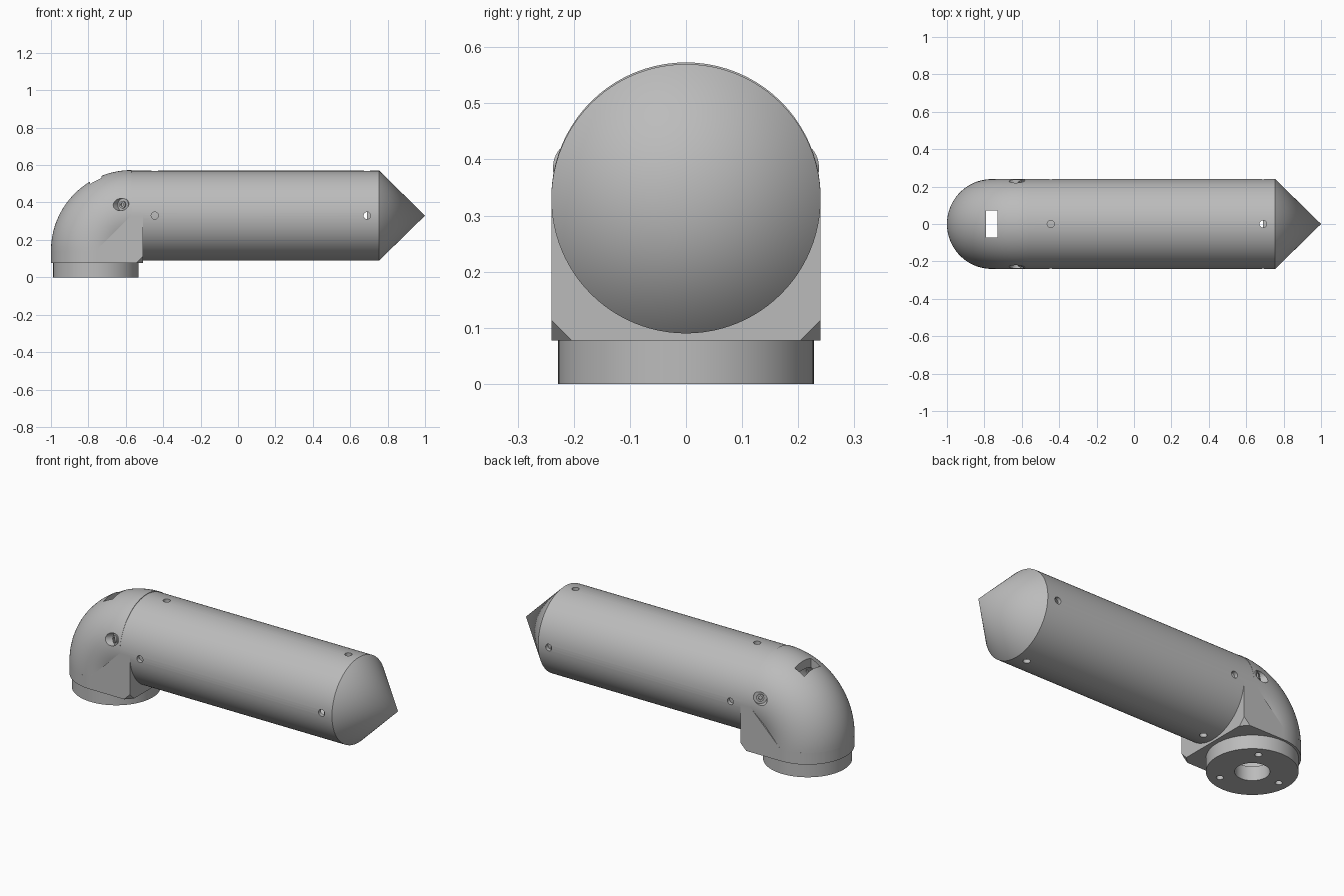
import bpy, bmesh, math
from mathutils import Matrix, Vector

cube = bpy.data.objects.get("Cube")
if cube:
    bpy.data.objects.remove(cube)

grey = bpy.data.materials.new("plain_grey")
grey.use_nodes = True
colour = (0.5, 0.5, 0.5, 1)
grey.diffuse_color = colour
grey.node_tree.nodes["Principled BSDF"].inputs["Base Color"].default_value = colour

R, WALL = 0.24, 0.195            # outer radius, elbow bore radius
AXIS_Z, BASE_X = 0.33, -0.76     # tube height, flange centre
SEAM_X, SEAM_Z = -0.57, 0.143    # ends of the bend
BOTTOM = 0.077
ALONG_X = Matrix.Translation((0, 0, AXIS_Z)) @ Matrix.Rotation(math.pi / 2, 4, 'Y')
ON_BASE = Matrix.Translation((BASE_X, 0, 0))


def finish(bm, name, matrix=Matrix()):
    bmesh.ops.transform(bm, matrix=matrix, verts=bm.verts)
    bmesh.ops.recalc_face_normals(bm, faces=bm.faces)
    mesh = bpy.data.meshes.new(name)
    bm.to_mesh(mesh)
    bm.free()
    mesh.materials.append(grey)
    obj = bpy.data.objects.new(name, mesh)
    bpy.context.collection.objects.link(obj)
    return obj


def revolve(name, profile, matrix=Matrix(), steps=96, angle=2 * math.pi):
    """Turn a closed (radius, height) profile around local z."""
    bm = bmesh.new()
    full = angle > 6
    rings = []
    for i in range(steps if full else steps + 1):
        a = angle * i / steps
        rings.append([bm.verts.new((r * math.cos(a), r * math.sin(a), h)) for r, h in profile])
    n = len(profile)
    for i in range(steps):
        a, b = rings[i], rings[(i + 1) % len(rings)]
        for j in range(n):
            k = (j + 1) % n
            bm.faces.new((a[j], a[k], b[k], b[j]))
    if not full:
        bm.faces.new(rings[0])
        bm.faces.new(rings[-1])
    bmesh.ops.remove_doubles(bm, verts=bm.verts, dist=1e-5)
    loose = [e for e in bm.edges if not e.link_faces]
    bmesh.ops.delete(bm, geom=loose, context='EDGES')
    return finish(bm, name, matrix)


def rod(name, radius, low, high, matrix, steps=32):
    return revolve(name, [(0, low), (radius, low), (radius, high), (0, high)], matrix, steps)


def pipe(name, inner, outer, low, high, matrix, steps=96):
    return revolve(name, [(inner, low), (outer, low), (outer, high), (inner, high)], matrix, steps)


def cut(obj, cutter):
    mod = obj.modifiers.new("cut", 'BOOLEAN')
    mod.operation, mod.solver, mod.object = 'DIFFERENCE', 'EXACT', cutter
    bpy.context.view_layer.objects.active = obj
    bpy.ops.object.modifier_apply(modifier=mod.name)
    bpy.data.objects.remove(cutter)


# Hollow tube with cross-drilled holes near both ends
tube = pipe("tube", 0.219, R, SEAM_X, 0.755, ALONG_X)
for x in (-0.445, 0.69):
    for turn in (0, math.pi / 2):
        aim = Matrix.Translation((x, 0, AXIS_Z)) @ Matrix.Rotation(turn, 4, 'X')
        cut(tube, rod("drill", 0.019, -0.4, 0.4, aim))

# Plug inside the elbow end, and the pointed tip with its own plug
inner_plug = rod("inner_plug", 0.2185, SEAM_X + 0.002, -0.40, ALONG_X, 96)
cone_tip = revolve("cone_tip", [(0, 0.69), (0.2185, 0.69), (0.2185, 0.755),
                                (R, 0.755), (0, 1.0)], ALONG_X)

# Elbow shell: a thick C section swung through a quarter turn
bend = SEAM_X - BASE_X


def arc(radius, count=64):
    end = math.acos(-bend / radius)
    ts = [end * (2 * i / count - 1) for i in range(count + 1)]
    return [(max(0, bend + radius * math.cos(t)), radius * math.sin(t)) for t in ts]


swing = Matrix(((-1, 0, 0, SEAM_X), (0, 0, 1, 0), (0, 1, 0, SEAM_Z), (0, 0, 0, 1)))
elbow = revolve("elbow_shell", arc(R) + arc(WALL)[::-1], swing, 32, math.pi / 2)

# Slot through the top of the elbow
bm = bmesh.new()
bmesh.ops.create_cube(bm, size=1)
cut(elbow, finish(bm, "slot", Matrix.Translation((BASE_X, 0, 0.5)) @ Matrix.Diagonal((0.06, 0.145, 0.4, 1))))

# Slanted screw pockets on both sides of the elbow
for side, label in ((-1, "front"), (1, "back")):
    out = Vector((-0.6, 0.8 * side, 0.08))
    aim = Matrix.Translation((-0.615, 0.215 * side, 0.388)) @ out.to_track_quat('Z', 'Y').to_matrix().to_4x4()
    cut(elbow, rod("pocket", 0.034, 0, 0.15, aim))
    rod(label + "_pocket_floor", 0.036, -0.02, 0.0005, aim)
    pipe(label + "_screw_ring", 0.010, 0.020, 0, 0.008, aim, 32)

# Collar under the elbow and square block in the inner corner
collar = pipe("collar", WALL, R, BOTTOM, SEAM_Z, ON_BASE)
bm = bmesh.new()
outline = [(BASE_X, BOTTOM), (-0.507, BOTTOM), (-0.507, AXIS_Z), (SEAM_X, AXIS_Z), (BASE_X, SEAM_Z)]
face = bm.faces.new([bm.verts.new((x, -R, z)) for x, z in outline])
made = bmesh.ops.extrude_face_region(bm, geom=[face])["geom"]
bmesh.ops.translate(bm, vec=(0, 2 * R, 0), verts=[v for v in made if isinstance(v, bmesh.types.BMVert)])
bm.normal_update()
corners = [v for v in bm.verts if v.co.x > -0.51 and v.co.z < 0.1]
bmesh.ops.bevel(bm, geom=corners, offset=0.037, segments=1, affect='VERTICES')
block = finish(bm, "corner_block")
cut(block, rod("bore", WALL, 0, 0.5, ON_BASE, 96))

# Mounting flange with a centre hole and three bolt holes
flange = pipe("mounting_flange", 0.087, 0.228, 0, 0.08, ON_BASE)
for k in range(3):
    a = math.pi / 3 * (2 * k + 1)
    spot = Matrix.Translation((BASE_X + 0.17 * math.cos(a), 0.17 * math.sin(a), 0))
    cut(flange, rod("bolt_hole", 0.018, -0.1, 0.06, spot))

# Smooth the round parts, keep edges sharp
bpy.ops.object.select_all(action='DESELECT')
for obj in bpy.context.collection.objects:
    if obj.type == 'MESH' and grey.name in obj.data.materials:
        obj.select_set(True)
        bpy.context.view_layer.objects.active = obj
bpy.ops.object.shade_smooth_by_angle(angle=math.radians(25))
